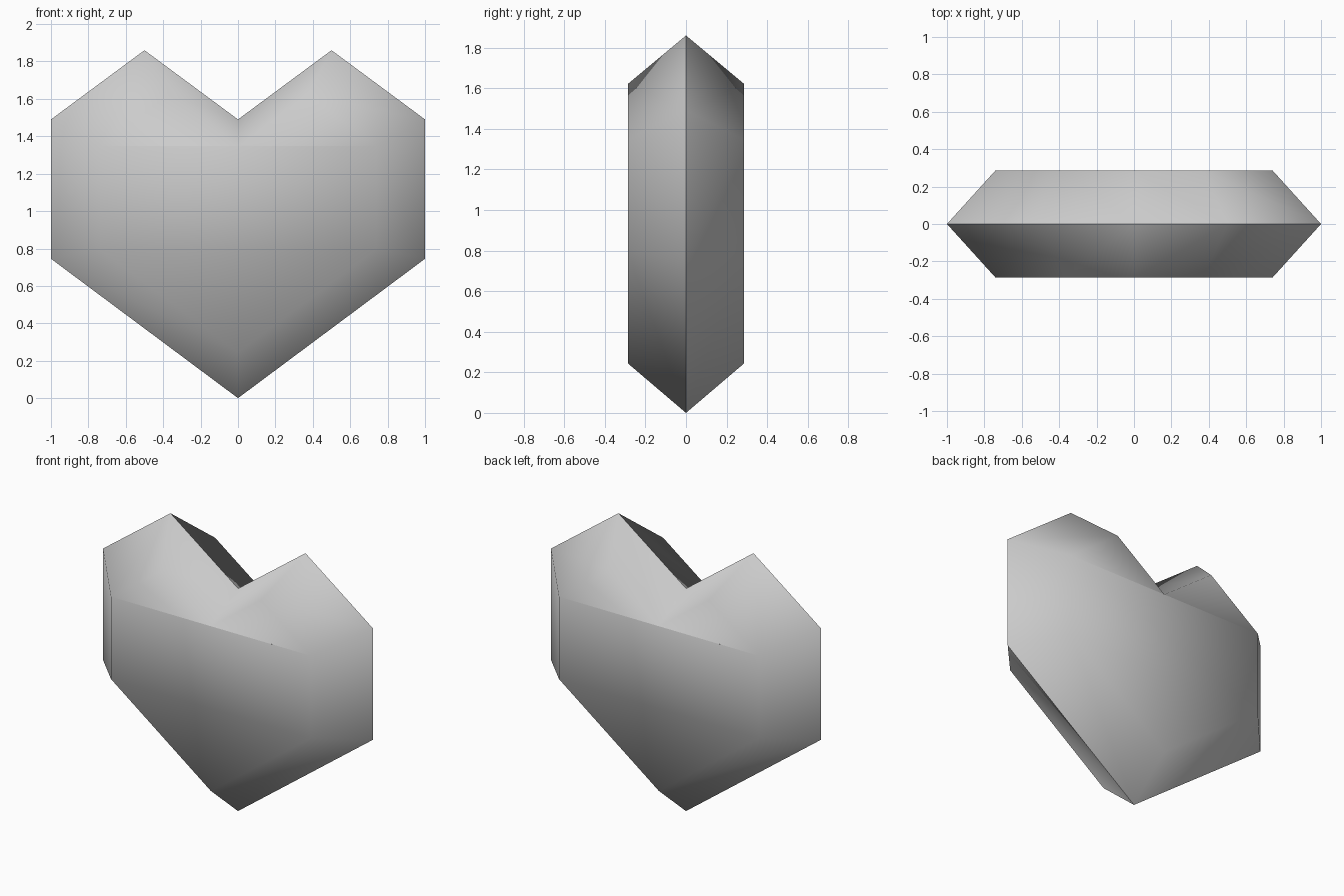
import bpy
import bmesh

if "Cube" in bpy.data.objects:
    bpy.data.objects.remove(bpy.data.objects["Cube"])

# Heart outline on the mid plane, anticlockwise seen from the front (x, z)
right_side = [(1.0, 0.745), (1.0, 1.49), (0.5, 1.86)]
outline = ([(0.0, 0.0)] + right_side + [(0.0, 1.49)]
           + [(-x, z) for x, z in reversed(right_side)])

SCALE = 0.74      # flat face size relative to the outline
CENTRE_Z = 0.94   # height the flat face shrinks towards
DEPTH = 0.287     # half thickness

bm = bmesh.new()
rim = [bm.verts.new((x, 0, z)) for x, z in outline]
inner = [bm.verts.new((x * SCALE, -DEPTH, CENTRE_Z + (z - CENTRE_Z) * SCALE))
         for x, z in outline]

# Sloping bevels between the rim and the flat face
n = len(outline)
for i in range(n):
    j = (i + 1) % n
    bm.faces.new((rim[i], rim[j], inner[j], inner[i]))

# Flat face: large lower panel and the two lobe triangles
for ids in ((0, 1, 2, 6, 7), (2, 3, 4), (4, 5, 6)):
    bm.faces.new([inner[k] for k in ids])

for f in bm.faces:
    f.smooth = True

mesh = bpy.data.meshes.new("heart")
bm.to_mesh(mesh)
bm.free()

# Single grey colour
grey = bpy.data.materials.new("light grey")
grey.diffuse_color = (0.6, 0.6, 0.6, 1.0)
grey.use_nodes = True
grey.node_tree.nodes["Principled BSDF"].inputs["Base Color"].default_value = grey.diffuse_color
mesh.materials.append(grey)

heart = bpy.data.objects.new("heart", mesh)
bpy.context.collection.objects.link(heart)

# Back half, left unmerged so the rim stays a sharp edge
mirror = heart.modifiers.new("back_half", 'MIRROR')
mirror.use_axis = (False, True, False)
mirror.use_mirror_merge = False
